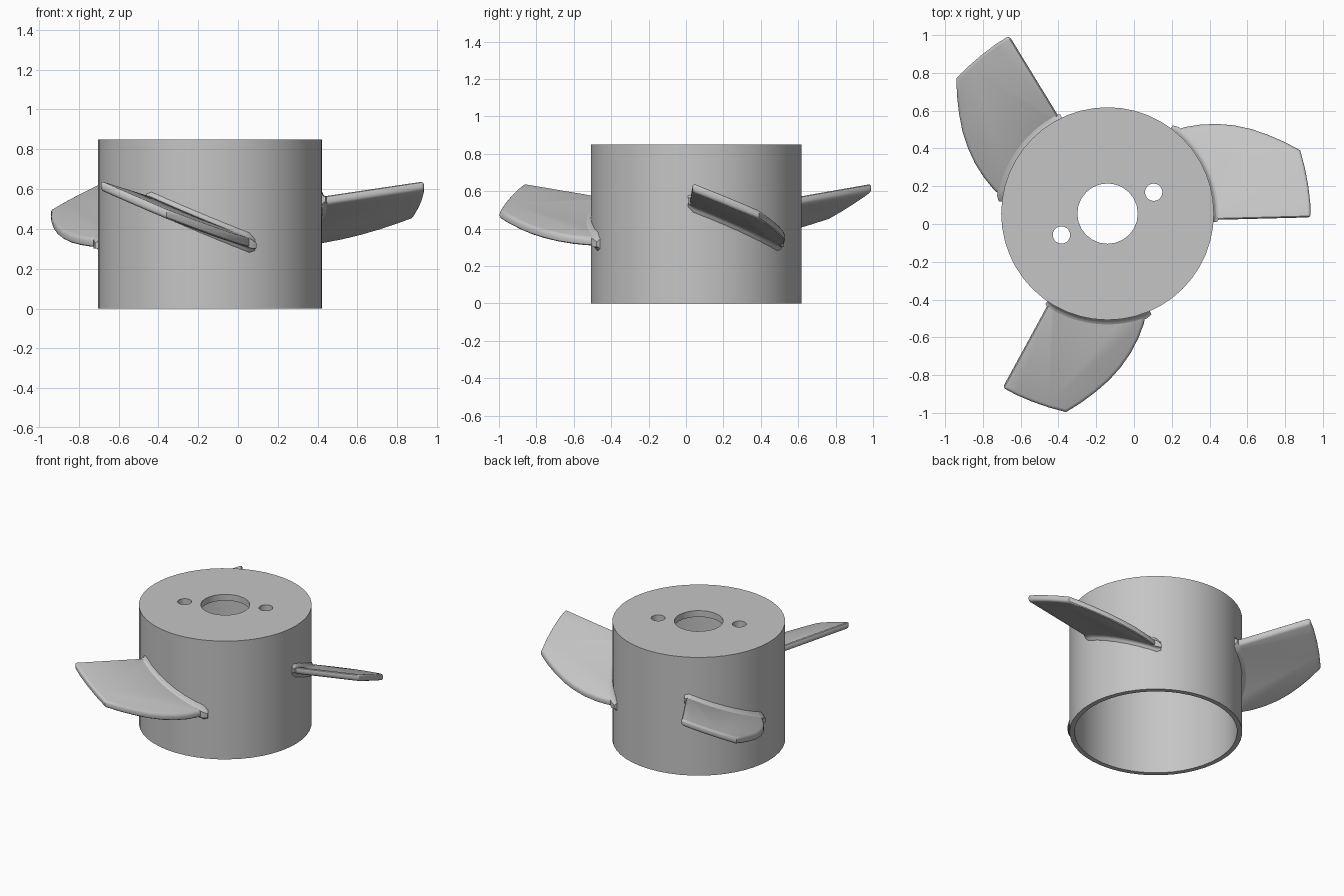
import bpy, bmesh
from math import sin, cos, radians, pi, tau
from mathutils import Matrix, Vector

cube = bpy.data.objects.get("Cube")
if cube:
    bpy.data.objects.remove(cube, do_unlink=True)

HUB = Vector((-0.14, 0.055, 0))
RADIUS, HEIGHT, WALL, PLATE = 0.563, 0.85, 0.033, 0.045
HALF = 0.024          # half thickness of a blade

grey = bpy.data.materials.new("plain grey")
grey.use_nodes = True
grey.diffuse_color = (0.56, 0.56, 0.56, 1)
grey.node_tree.nodes["Principled BSDF"].inputs["Base Color"].default_value = grey.diffuse_color


def activate(ob):
    bpy.ops.object.select_all(action='DESELECT')
    ob.select_set(True)
    bpy.context.view_layer.objects.active = ob


def make_object(name, bm, matrix):
    bmesh.ops.recalc_face_normals(bm, faces=bm.faces)
    mesh = bpy.data.meshes.new(name)
    bm.to_mesh(mesh)
    bm.free()
    ob = bpy.data.objects.new(name, mesh)
    ob.matrix_world = matrix
    mesh.materials.append(grey)
    bpy.context.collection.objects.link(ob)
    return ob


def cylinder(name, radius, bottom, top, sides, x=0, y=0):
    bm = bmesh.new()
    bmesh.ops.create_cone(bm, cap_ends=True, segments=sides, radius1=radius,
                          radius2=radius, depth=top - bottom)
    return make_object(name, bm, Matrix.Translation(HUB + Vector((x, y, (bottom + top) / 2))))


# Cup-shaped hub, open below, with a shaft hole and two screw holes
hub = cylinder("hub", RADIUS, 0, HEIGHT, 48)
cutters = [cylinder("cavity_cutter", RADIUS - WALL, -0.1, HEIGHT - PLATE, 48),
           cylinder("shaft_hole_cutter", 0.16, 0.7, 1, 24)]
for side in (1, -1):
    cutters.append(cylinder("screw_hole_cutter", 0.046, 0.7, 1, 20, 0.244 * side, 0.113 * side))
activate(hub)
for cutter in cutters:
    cutter.hide_render = True
    mod = hub.modifiers.new("cut", 'BOOLEAN')
    mod.operation, mod.solver, mod.object = 'DIFFERENCE', 'EXACT', cutter
    bpy.ops.object.modifier_apply(modifier=mod.name)
for cutter in cutters:
    bpy.data.objects.remove(cutter, do_unlink=True)
activate(hub)
bpy.ops.object.shade_smooth_by_angle(angle=radians(30))


# Blades are pitched flat plates; this gives their mid-plane height
def plane_z(x, y):
    return 0.44 + 0.16 * x - 0.384 * y + 0.0


def arc(radius, start, end, steps):
    angles = [radians(start + (end - start) * i / steps) for i in range(steps + 1)]
    return [(radius * cos(a), radius * sin(a)) for a in angles]


def blade_mesh():
    # Outline from the leading tip along the curved trailing edge to the root
    outline = [(1.075, -0.02), (1.073, 0.06), (1.062, 0.15), (1.045, 0.24), (1.02, 0.335),
               (0.94, 0.378), (0.85, 0.417), (0.76, 0.448), (0.67, 0.467), (0.58, 0.475),
               (0.49, 0.471), (0.41, 0.458)]
    outline += arc(RADIUS - 0.014, 52, -3.5, 16)
    bm = bmesh.new()
    face = bm.faces.new([bm.verts.new((x, y, plane_z(x, y) - HALF)) for x, y in outline])
    lifted = bmesh.ops.extrude_face_region(bm, geom=[face])["geom"]
    verts = [v for v in lifted if isinstance(v, bmesh.types.BMVert)]
    bmesh.ops.translate(bm, verts=verts, vec=(0, 0, 2 * HALF))
    return bm


def fillet_mesh():
    # Concave flare swept along the joint with the hub
    upper = [(0.06, -0.015), (0.048, 0.001), (0.035, 0.006), (0.027, 0.014), (0.022, 0.03)]
    section = upper + [(-h, r) for h, r in reversed(upper)]
    bm = bmesh.new()
    rings = []
    steps = 20
    for i in range(steps + 1):
        a = radians(-4.5 + 58 * i / steps)
        taper = min(1, 0.6 + 0.4 * min(i, steps - i))
        ring = []
        for h, r in section:
            rad = RADIUS + r * (taper if r > 0 else 1)
            x, y = rad * cos(a), rad * sin(a)
            ring.append(bm.verts.new((x, y, plane_z(x, y) + h * taper)))
        rings.append(ring)
    n = len(section)
    for a, b in zip(rings, rings[1:]):
        for k in range(n):
            bm.faces.new((a[k], a[(k + 1) % n], b[(k + 1) % n], b[k]))
    bm.faces.new(rings[0])
    bm.faces.new(rings[-1])
    return bm


for i, place in enumerate(("left", "back_right", "front")):
    matrix = Matrix.Translation(HUB) @ Matrix.Rotation(tau * i / 3, 4, 'Z')
    blade = make_object(place + "_blade", blade_mesh(), matrix)
    activate(blade)
    bevel = blade.modifiers.new("rounded edges", 'BEVEL')
    bevel.width, bevel.segments = 0.016, 3
    bevel.limit_method, bevel.angle_limit = 'ANGLE', radians(55)
    bpy.ops.object.modifier_apply(modifier=bevel.name)
    bpy.ops.object.shade_smooth_by_angle(angle=radians(35))
    fillet = make_object(place + "_blade_fillet", fillet_mesh(), matrix)
    activate(fillet)
    bpy.ops.object.shade_smooth_by_angle(angle=radians(50))
